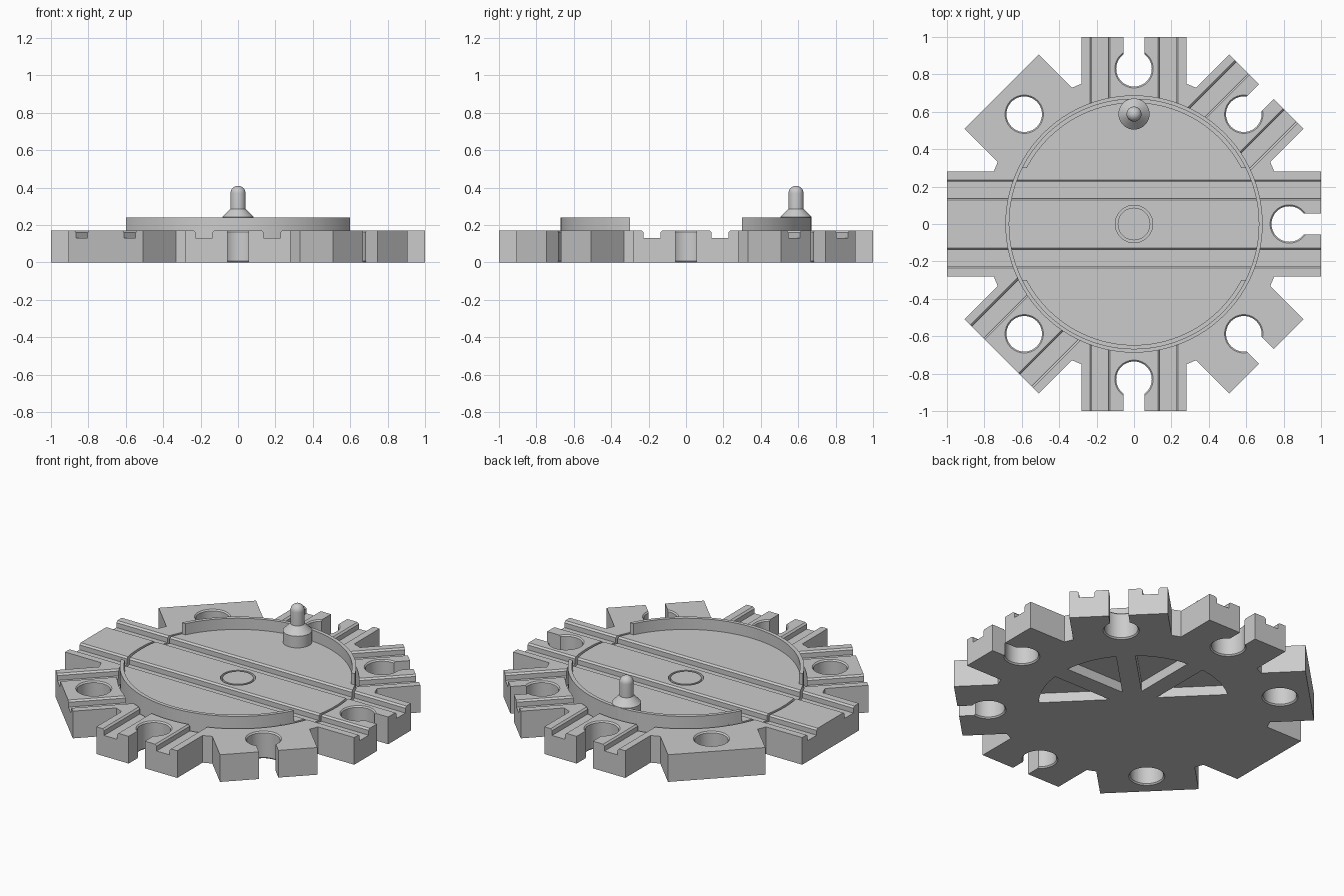
import bpy
import bmesh
from math import sin, cos, asin, pi
from mathutils import Matrix

old = bpy.data.objects.get("Cube")
if old:
    bpy.data.objects.remove(old, do_unlink=True)

grey = bpy.data.materials.new("plain grey")
grey.use_nodes = True
grey.diffuse_color = (0.6, 0.6, 0.6, 1)
grey.node_tree.nodes["Principled BSDF"].inputs["Base Color"].default_value = (0.6, 0.6, 0.6, 1)

TOP = 0.17       # track surface
FLOOR = 0.06     # floor of the round recess
ARMS = 8


def finish(name, bm, matrix=None):
    bmesh.ops.remove_doubles(bm, verts=bm.verts, dist=1e-5)
    if matrix:
        bm.transform(matrix)
    bmesh.ops.recalc_face_normals(bm, faces=bm.faces)
    mesh = bpy.data.meshes.new(name)
    bm.to_mesh(mesh)
    bm.free()
    mesh.materials.append(grey)
    obj = bpy.data.objects.new(name, mesh)
    bpy.context.collection.objects.link(obj)
    return obj


def extrude(name, points, vector, matrix=None):
    """Solid made by pushing a closed 3D outline along a vector."""
    bm = bmesh.new()
    face = bm.faces.new([bm.verts.new(p) for p in points])
    new = bmesh.ops.extrude_face_region(bm, geom=[face])["geom"]
    bmesh.ops.translate(bm, vec=vector, verts=[v for v in new if isinstance(v, bmesh.types.BMVert)])
    return finish(name, bm, matrix)


def prism(name, outline, z0, z1, matrix=None):
    return extrude(name, [(x, y, z0) for x, y in outline], (0, 0, z1 - z0), matrix)


def lathe(name, profile, steps=48, matrix=None):
    """Solid turned from (radius, height) points that start and end on the axis."""
    bm = bmesh.new()
    verts = [bm.verts.new((r, 0, z)) for r, z in profile]
    edges = [bm.edges.new(pair) for pair in zip(verts, verts[1:])]
    bmesh.ops.spin(bm, geom=verts + edges, cent=(0, 0, 0), axis=(0, 0, 1),
                   angle=2 * pi, steps=steps, use_merge=False)
    return finish(name, bm, matrix)


def cylinder(name, r, z0, z1, steps=96):
    return lathe(name, [(0, z0), (r, z0), (r, z1), (0, z1)], steps)


def activate(obj):
    bpy.ops.object.select_all(action='DESELECT')
    obj.select_set(True)
    bpy.context.view_layer.objects.active = obj


def cut(target, cutter):
    activate(target)
    mod = target.modifiers.new("cut", 'BOOLEAN')
    mod.operation = 'DIFFERENCE'
    mod.solver = 'EXACT'
    mod.object = cutter
    bpy.ops.object.modifier_apply(modifier=mod.name)
    bpy.data.objects.remove(cutter, do_unlink=True)


def arc(r, a0, a1, n):
    return [(r * cos(a0 + (a1 - a0) * i / n), r * sin(a0 + (a1 - a0) * i / n)) for i in range(n + 1)]


def turn(angle):
    return Matrix.Rotation(angle, 4, 'Z')


def cut_grooves(target, angle):
    """Two wheel grooves with bevelled lips, right across the part."""
    half = [(0.137, 0.13), (0.137, 0.16), (0.117, 0.18),
            (0.247, 0.18), (0.226, 0.16), (0.226, 0.13)]
    for side in (-1, 1):
        outline = [(-1.1, side * y, z) for y, z in half]
        cut(target, extrude("groove_cutter", outline, (2.2, 0, 0), turn(angle)))


# Base plate: eight track arms around a ring
arm = [(0.75, -0.28), (1, -0.28), (1, 0.28), (0.75, 0.28)]
outline = []
for i in range(ARMS):
    a = 2 * pi * i / ARMS
    outline += [(x * cos(a) - y * sin(a), x * sin(a) + y * cos(a)) for x, y in arm]
base = prism("base_plate", outline, 0, TOP)

# Round recess for the turntable
cut(base, cylinder("recess_cutter", 0.685, FLOOR, 0.2))

# Keyhole connectors and spoke openings
key_profile = [(0, -0.01), (0.112, -0.01), (0.095, 0.008), (0.095, 0.162), (0.112, 0.18), (0, 0.18)]
slot = [(0.83, -0.056), (1.1, -0.056), (1.1, 0.056), (0.83, 0.056)]
spoke = 0.055
inset = asin(spoke / 0.54)
tip = spoke / sin(pi / ARMS)
wedge = [(tip * cos(pi / ARMS), tip * sin(pi / ARMS))] + arc(0.54, inset, 2 * pi / ARMS - inset, 10)
for i in range(ARMS):
    m = turn(2 * pi * i / ARMS)
    cut(base, lathe("key_cutter", key_profile, 40, m @ Matrix.Translation((0.83, 0, 0))))
    cut(base, prism("slot_cutter", slot, -0.02, 0.2, m))
    cut(base, prism("opening_cutter", wedge, -0.02, FLOOR + 0.02, m))
for i in range(ARMS // 2):
    cut_grooves(base, pi * i / 4)

# Turntable disc with one track across it
disc = cylinder("turntable_disc", 0.67, FLOOR + 0.003, TOP)
cut(disc, cylinder("pivot_hole_cutter", 0.1, 0, 0.2, 48))
cut_grooves(disc, 0)

# Centre pivot
pivot = cylinder("centre_pivot", 0.087, FLOOR - 0.01, TOP, 48)

# Raised rims on both sides of the track
outer, inner = asin(0.3 / 0.67), asin(0.3 / 0.647)
rim_outline = arc(0.67, outer, pi - outer, 48) + arc(0.647, pi - inner, inner, 48)
rims = [prism(name, rim_outline, TOP, 0.24, turn(a)) for name, a in (("back_rim", 0), ("front_rim", pi))]

# Turning knob: foot, cone, stem and domed top
dome = [(0.04 * cos(t * pi / 16), 0.37 + 0.04 * sin(t * pi / 16)) for t in range(8)]
knob = lathe("turning_knob", [(0, 0.165), (0.083, 0.165), (0.083, 0.243), (0.04, 0.287)] + dome + [(0, 0.41)],
             40, Matrix.Translation((0, 0.588, 0)))

for obj in [base, disc, pivot, knob] + rims:
    activate(obj)
    bpy.ops.object.shade_smooth_by_angle(angle=pi / 6)
